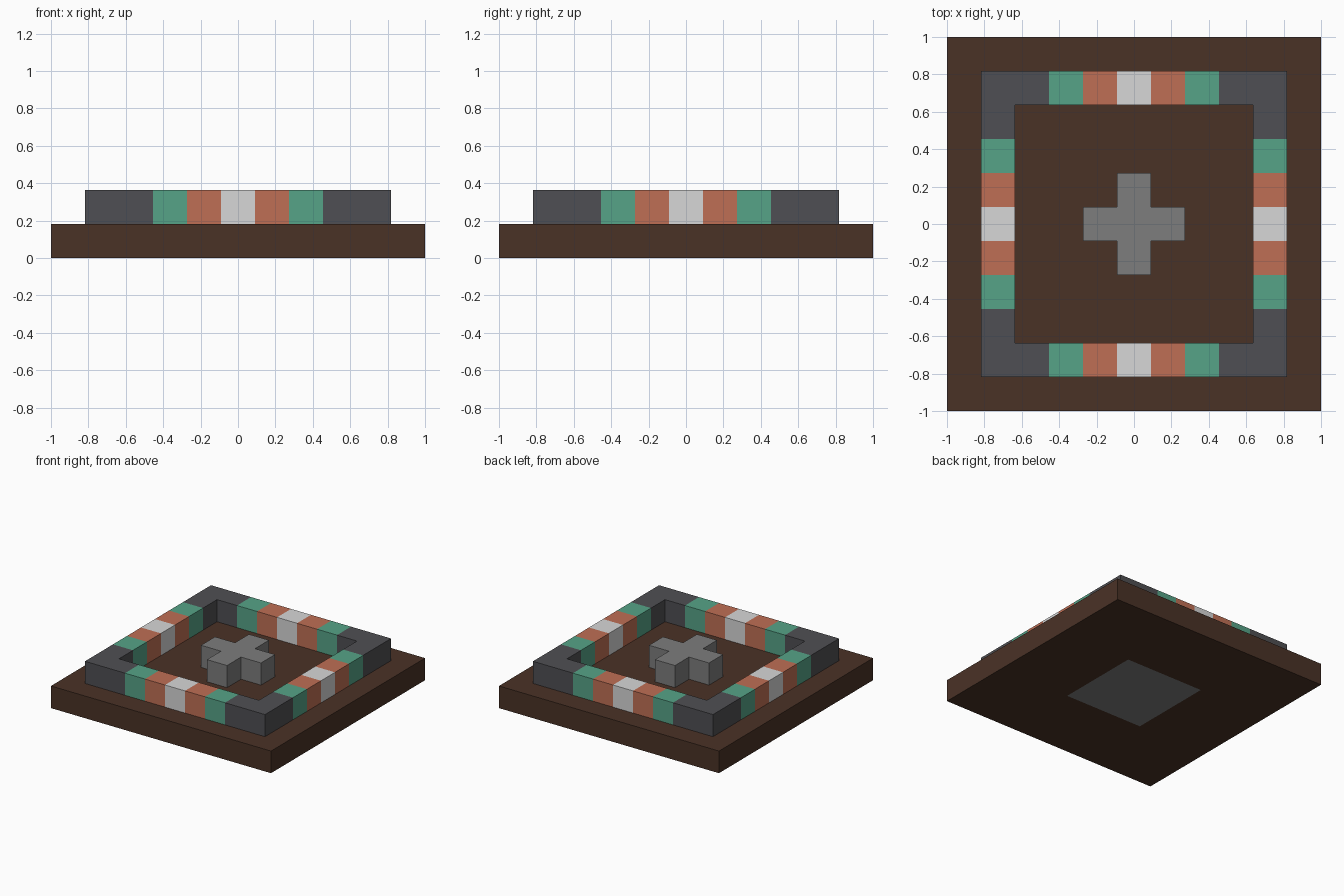
import bpy
import bmesh
from mathutils import Matrix, Vector
from math import pi

U = 2 / 11  # one block

cube = bpy.data.objects.get("Cube")
if cube:
    bpy.data.objects.remove(cube, do_unlink=True)


def material(name, rgb):
    """Flat material from display colour values in 0-255."""
    lin = [((c / 255 + 0.055) / 1.055) ** 2.4 for c in rgb]
    mat = bpy.data.materials.new(name)
    mat.use_nodes = True
    mat.diffuse_color = (*lin, 1)
    mat.node_tree.nodes["Principled BSDF"].inputs["Base Color"].default_value = (*lin, 1)
    return mat


brown = material("dark brown", (74, 50, 38))
charcoal = material("charcoal", (79, 79, 83))
green = material("patina green", (86, 163, 135))
copper = material("copper", (191, 111, 85))
white = material("pale grey", (215, 215, 215))
stone = material("stone grey", (125, 125, 125))


def prism(name, outline, level, mats, turn=0, inset_bottom=0):
    """Extrude an outline in block units one block up from a level."""
    bm = bmesh.new()
    bottom = bm.faces.new([bm.verts.new((x, y, level)) for x, y in outline])
    ext = bmesh.ops.extrude_face_region(bm, geom=[bottom], use_keep_orig=True)
    top = [g for g in ext["geom"] if isinstance(g, bmesh.types.BMVert)]
    bmesh.ops.translate(bm, verts=top, vec=Vector((0, 0, 1)))
    bmesh.ops.recalc_face_normals(bm, faces=bm.faces[:])
    if inset_bottom:
        bmesh.ops.inset_region(bm, faces=[bottom], thickness=inset_bottom)
        bottom.material_index = 1
    bm.transform(Matrix.Rotation(turn * pi / 2, 4, "Z") @ Matrix.Scale(U, 4))
    mesh = bpy.data.meshes.new(name)
    bm.to_mesh(mesh)
    bm.free()
    for mat in mats:
        mesh.materials.append(mat)
    obj = bpy.data.objects.new(name, mesh)
    bpy.context.collection.objects.link(obj)
    return obj


def rect(x0, x1, y0, y1):
    return [(x0, y0), (x1, y0), (x1, y1), (x0, y1)]


# Base slab, with the stone core showing as one block underneath
prism("base_slab", rect(-5.5, 5.5, -5.5, 5.5), 0, [brown, stone], inset_bottom=5)

# Raised border: an L-shaped corner and five coloured blocks per side
corner = [(-4.5, -4.5), (-2.5, -4.5), (-2.5, -3.5),
          (-3.5, -3.5), (-3.5, -2.5), (-4.5, -2.5)]
colours = [white, copper, green]
for turn, side in enumerate(("front", "left", "back", "right")):
    prism(f"border_corner_{side}", corner, 1, [charcoal], turn)
    for i in range(-2, 3):
        prism(f"border_block_{side}_{i + 3}", rect(i - 0.5, i + 0.5, -4.5, -3.5),
              1, [colours[abs(i)]], turn)

# Central cross
arm = [(0.5, -0.5), (1.5, -0.5), (1.5, 0.5)]
cross = []
for turn in range(4):
    rot = Matrix.Rotation(turn * pi / 2, 2)
    cross += [tuple(rot @ Vector(p)) for p in arm]
prism("centre_cross", cross, 1, [stone])
